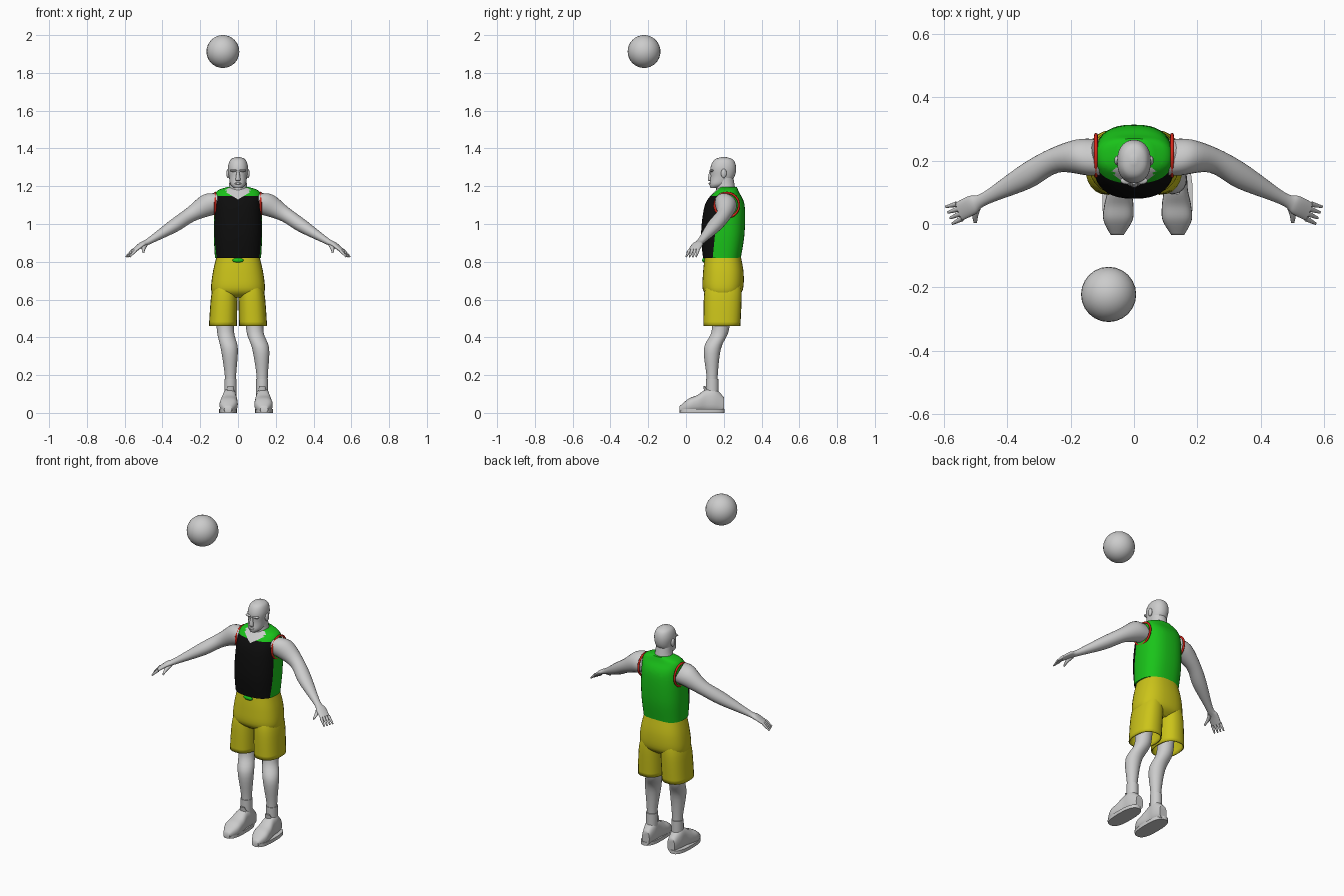
import bpy, bmesh, math
from mathutils import Vector

cube = bpy.data.objects.get("Cube")
if cube:
    bpy.data.objects.remove(cube, do_unlink=True)

X, Y, Z = Vector((1, 0, 0)), Vector((0, 1, 0)), Vector((0, 0, 1))


def material(name, red, green, blue):
    colour = (red, green, blue, 1)
    mat = bpy.data.materials.new(name)
    mat.use_nodes = True
    mat.diffuse_color = colour
    mat.node_tree.nodes["Principled BSDF"].inputs["Base Color"].default_value = colour
    return mat


GREY = material("light_grey", .6, .6, .6)
YELLOW = material("yellow", .6, .55, .01)
GREEN = material("green", .01, .55, .01)
BLACK = material("black", .004, .004, .004)
RED = material("red", .7, .02, .01)


def finish(name, bm, *materials):
    """Turn a bmesh into a smooth shaded object."""
    bmesh.ops.recalc_face_normals(bm, faces=bm.faces)
    mesh = bpy.data.meshes.new(name)
    bm.to_mesh(mesh)
    bm.free()
    for mat in materials:
        mesh.materials.append(mat)
    mesh.shade_smooth()
    mesh.set_sharp_from_angle(angle=math.radians(50))
    ob = bpy.data.objects.new(name, mesh)
    bpy.context.collection.objects.link(ob)
    return ob


def spline(rows, steps):
    """Catmull-Rom curve through rows of x, y, z, radius u, radius v."""
    rows = [Vector(row) for row in rows]
    padded = [rows[0], *rows, rows[-1]]
    for before, start, end, after in zip(padded, padded[1:], padded[2:], padded[3:]):
        leave, arrive = (end - before) / 2, (after - start) / 2
        for k in range(steps):
            t = k / steps
            ease = t * t * (3 - 2 * t)
            yield (start.lerp(end, ease) + leave * t * (1 - t) ** 2
                   - arrive * t * t * (1 - t))
    yield rows[-1]


def loft_mesh(rows, u=X, v=Y, power=2, sides=24, steps=5, side=1, capped=True):
    """Skin superellipse rings along a spline; side -1 mirrors in x."""
    bm = bmesh.new()
    rings = []
    for row in spline(rows, steps):
        ring = []
        for k in range(sides):
            angle = math.tau * k / sides
            c, s = (math.copysign(abs(w) ** (2 / power), w)
                    for w in (math.cos(angle), math.sin(angle)))
            p = Vector(row[:3]) + u * row[3] * c + v * row[4] * s
            ring.append(bm.verts.new((p.x * side, p.y, p.z)))
        rings.append(ring)
    for low, high in zip(rings, rings[1:]):
        for k in range(sides):
            bm.faces.new((low[k - 1], low[k], high[k], high[k - 1]))
    if capped:
        bm.faces.new(rings[0])
        bm.faces.new(rings[-1])
    return bm


def loft(name, mat, rows, **options):
    return finish(name, loft_mesh(rows, **options), mat)


def body(*rows):
    """Rows of height, front, back and half width become centred loft rows."""
    return [(0, (front + back) / 2, z, width, (back - front) / 2)
            for z, front, back, width in rows]


def ellipsoid(name, mat, centre, size):
    bm = bmesh.new()
    bmesh.ops.create_uvsphere(bm, u_segments=24, v_segments=16, radius=1)
    bmesh.ops.scale(bm, vec=size, verts=bm.verts)
    bmesh.ops.translate(bm, vec=centre, verts=bm.verts)
    return finish(name, bm, mat)


# Ball
ellipsoid("ball", GREY, (-.08, -.222, 1.913), [.087] * 3)

# Tank top, cut along its colour borders
shirt = loft_mesh(body((.82, .09, .29, .122), (.95, .08, .31, .128), (1.1, .1, .31, .123),
                       (1.17, .15, .28, .115), (1.195, .18, .27, .06)),
                  power=2.5, sides=40, steps=6)
borders = [(Vector((0, .155, .96)), Vector((0, 1, -.1))), (Z * 1.147, Z),
           (Z * 1.13, Z + X * .6), (Z * 1.13, Z - X * .6)]
for point, normal in borders:
    bmesh.ops.bisect_plane(shirt, geom=shirt.verts[:] + shirt.edges[:] + shirt.faces[:],
                           plane_co=point, plane_no=normal)
for face in shirt.faces:
    c = face.calc_center_median()
    behind, yoke, *neck = [(c - point).dot(normal) > 0 for point, normal in borders]
    if all(neck) and c.y < .18 and abs(c.x) < .065:
        face.material_index = 2
    elif not behind and not yoke:
        face.material_index = 1
finish("tank_top", shirt, GREEN, BLACK, GREY)

# Shorts seat and waist tie
loft("shorts_seat", YELLOW, body((.83, .1, .29, .113), (.74, .09, .305, .134),
                                 (.65, .09, .3, .142), (.61, .13, .26, .12)),
     power=2.5, sides=32)
ellipsoid("waist_tie", GREEN, (0, .095, .808), (.03, .01, .012))

# Arm path and its cross-section axes
arm = [(.1, .21, 1.11, .06, .06), (.16, .21, 1.1, .06, .06), (.25, .2, 1.05, .04, .04),
       (.34, .15, .99, .04, .035), (.47, .08, .91, .02, .017), (.51, .06, .89, .03, .014),
       (.55, .04, .86, .03, .01)]
reach = (Vector(arm[-1][:3]) - Vector(arm[0][:3])).normalized()
arm_u = reach.cross(Z).normalized()
arm_v = arm_u.cross(reach)

# Each side stands with its own hip, knee, ankle and foot centre
stances = (("left", 1, .09, .12, .128, .138), ("right", -1, -.066, -.046, -.04, -.053))
for name, side, hip, knee, ankle, foot in stances:
    # Open shorts leg with cloth thickness
    leg = loft(name + "_shorts_leg", YELLOW,
               [(.06, .2, .7, .06, .09), (.072, .195, .62, .07, .1), (.08, .19, .46, .074, .098)],
               power=2.4, side=side, capped=False)
    leg.modifiers.new("cloth", "SOLIDIFY").thickness = .006

    # Arm, fingers and thumb
    loft(name + "_arm", GREY, arm, u=arm_u, v=arm_v, side=side)
    for i in range(4):
        base = Vector(arm[-1][:3]) + arm_u * .016 * (i - 1.5)
        tip = base + reach * .04 - Z * .015 + arm_u * .003 * (i - 1.5)
        loft(f"{name}_finger_{i + 1}", GREY, [(*base, .009, .009), (*tip, .004, .004)],
             u=arm_u, v=arm_v, sides=10, side=side)
    loft(name + "_thumb", GREY, [(.49, .06, .89, .012, .012), (.5, .03, .87, .01, .01),
                                 (.5, .003, .85, .005, .005)], v=Z, sides=10, side=side)

    # Armhole trim
    bpy.ops.mesh.primitive_torus_add(location=(side * .12, .216, 1.1),
                                     rotation=(0, math.pi / 2, 0), major_segments=32,
                                     minor_segments=8, major_radius=.065, minor_radius=.006)
    trim = bpy.context.object
    trim.name = name + "_armhole_trim"
    trim.data.materials.append(RED)
    trim.data.shade_smooth()

    # Leg and sock
    shape = ((hip, .19, .55, .05), (hip, .18, .43, .045), (knee, .14, .34, .045),
             (ankle, .138, .2, .03), (ankle, .14, .1, .028))
    loft(name + "_leg", GREY, [(x, y, z, r, r) for x, y, z, r in shape])
    loft(name + "_sock", GREY, [(ankle, .139, z, .032, .034) for z in (.09, .18)])

    # Shoe upper in even stations from toe to heel, then sole and tongue
    heights = (.03, .07, .09, .12, .125, .08)
    widths = (.02, .046, .046, .038, .036, .024)
    upper = []
    for i, (height, width) in enumerate(zip(heights, widths)):
        t = i / 5
        upper.append((foot + (ankle - foot) * t, -.035 + .235 * t, height / 2 + .004,
                      width, height / 2))
    loft(name + "_shoe", GREY, upper, v=Z, power=2.6)
    loft(name + "_sole", GREY, [(foot, .085, z, .047, .12) for z in (0, .02)], power=2.6)
    loft(name + "_shoe_tongue", GREY, [(ankle, .118, .09, .026, .02),
                                       (ankle, .097, .142, .016, .005)], sides=14)

    # Ear and brow
    ellipsoid(name + "_ear", GREY, (side * .053, .2, 1.268), (.009, .015, .024))
    ellipsoid(name + "_brow", GREY, (side * .022, .137, 1.283), (.021, .012, .007))

# Neck and head
loft("neck", GREY, body((1.14, .16, .27, .075), (1.19, .16, .26, .05), (1.25, .16, .25, .045)))
loft("head", GREY, body((1.19, .13, .17, .02), (1.21, .125, .22, .04), (1.25, .13, .256, .048),
                        (1.3, .13, .265, .053), (1.34, .15, .25, .04), (1.355, .19, .21, .008)),
     power=2.2, sides=28)
loft("nose", GREY, [(0, .13, 1.28, .006, .006), (0, .127, 1.235, .013, .012),
                    (0, .132, 1.228, .009, .005)], sides=14)
ellipsoid("lips", GREY, (0, .128, 1.214), (.018, .008, .006))
